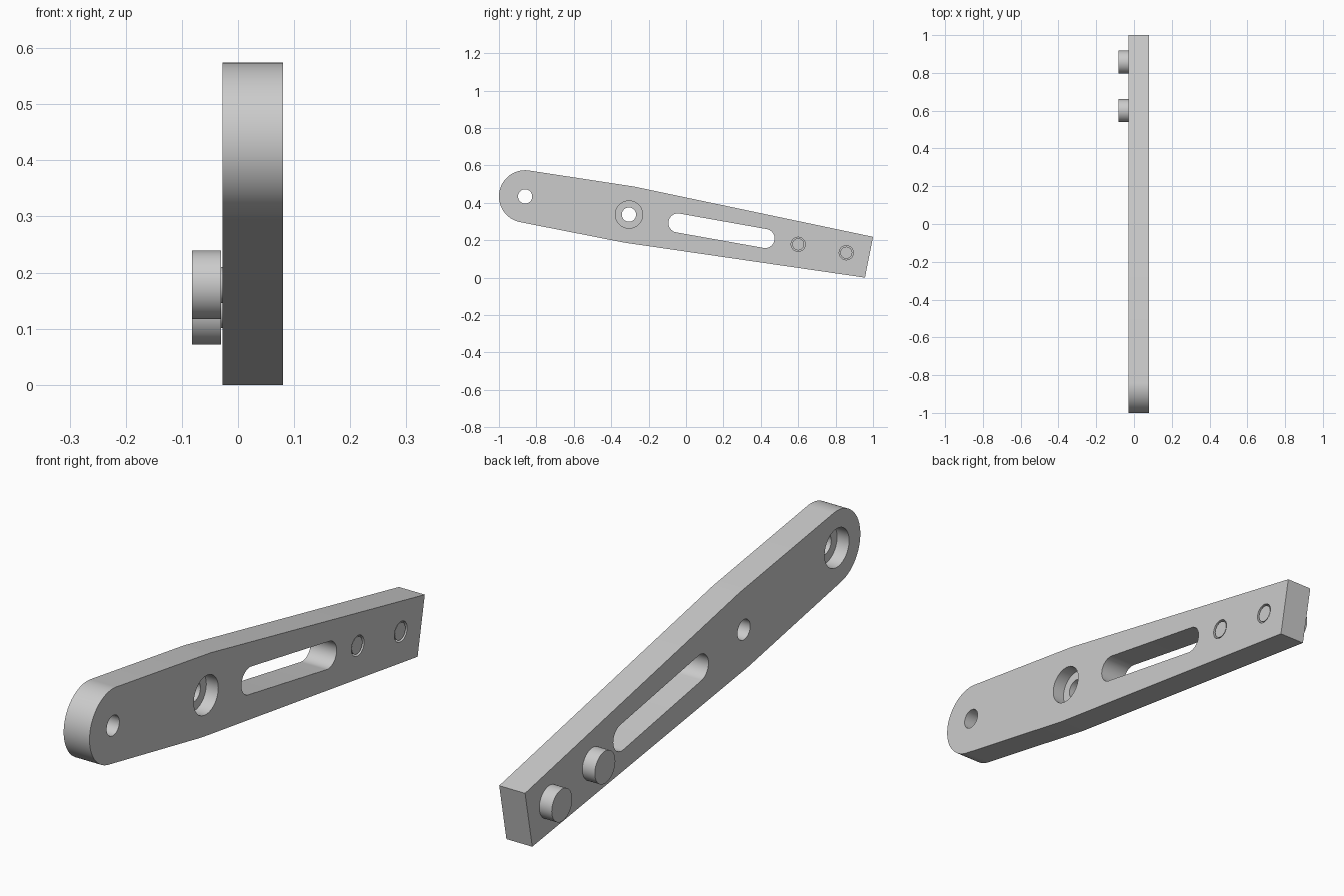
import bpy, bmesh, math
from mathutils import Vector, geometry

cube = bpy.data.objects.get("Cube")
if cube:
    bpy.data.objects.remove(cube)

metal = bpy.data.materials.new("light grey metal")
metal.use_nodes = True
GREY = (0.6, 0.6, 0.6, 1)
metal.diffuse_color = GREY
metal.node_tree.nodes["Principled BSDF"].inputs["Base Color"].default_value = GREY

# Plate faces along x, and main centres as (y, z)
BACK, FACE = -0.028, 0.08
END_HOLE, MID_HOLE = (-0.86, 0.434), (-0.305, 0.337)
PEGS = [(0.6, 0.178), (0.857, 0.133)]
SLOT = [(-0.043, 0.292), (0.423, 0.209)]


def circle(centre, radius, n=64):
    return [Vector((centre[0] + radius * math.cos(2 * math.pi * i / n),
                    centre[1] + radius * math.sin(2 * math.pi * i / n))) for i in range(n)]


def hull(points):
    return [points[i] for i in geometry.convex_hull_2d(points)]


def prism(name, profile, x0, x1):
    """Extrude a (y, z) outline along x."""
    bm = bmesh.new()
    base = bm.faces.new([bm.verts.new((x0, p[0], p[1])) for p in profile])
    new = bmesh.ops.extrude_face_region(bm, geom=[base])["geom"]
    bmesh.ops.translate(bm, vec=(x1 - x0, 0, 0),
                        verts=[v for v in new if isinstance(v, bmesh.types.BMVert)])
    bmesh.ops.recalc_face_normals(bm, faces=bm.faces)
    mesh = bpy.data.meshes.new(name)
    bm.to_mesh(mesh)
    bm.free()
    mesh.materials.append(metal)
    obj = bpy.data.objects.new(name, mesh)
    bpy.context.collection.objects.link(obj)
    return obj


def select(obj):
    bpy.ops.object.select_all(action='DESELECT')
    obj.select_set(True)
    bpy.context.view_layer.objects.active = obj


def cut(obj, profile, x0, x1):
    tool = prism("cutter", profile, x0, x1)
    tool.hide_render = True
    mod = obj.modifiers.new("cut", 'BOOLEAN')
    mod.operation, mod.solver, mod.object = 'DIFFERENCE', 'EXACT', tool
    select(obj)
    bpy.ops.object.modifier_apply(modifier=mod.name)
    bpy.data.objects.remove(tool)


def smooth(obj):
    select(obj)
    bpy.ops.object.shade_smooth_by_angle(angle=math.radians(30))


# Arm: rounded end, slight belly at the middle hole, square tapered tail
outline = hull(circle(END_HOLE, 0.14, 96) + circle(MID_HOLE, 0.152, 96)
               + [Vector((1.0, 0.218)), Vector((0.957, 0.0))])
arm = prism("arm_plate", outline, BACK, FACE)

# Through holes and slot
for centre in [END_HOLE, MID_HOLE] + PEGS:
    cut(arm, circle(centre, 0.038), BACK - 0.05, FACE + 0.05)
cut(arm, hull(circle(SLOT[0], 0.051) + circle(SLOT[1], 0.051)), BACK - 0.05, FACE + 0.05)

# Counterbores on opposite sides
cut(arm, circle(END_HOLE, 0.073), BACK - 0.05, BACK + 0.05)
cut(arm, circle(MID_HOLE, 0.073), FACE - 0.05, FACE + 0.05)
smooth(arm)

# Pegs: wide head behind the plate, shank filling the hole
for label, centre in zip(("inner", "outer"), PEGS):
    smooth(prism(label + "_peg_head", circle(centre, 0.061), -0.082, BACK - 0.002))
    smooth(prism(label + "_peg_shank", circle(centre, 0.032), -0.04, FACE - 0.003))
